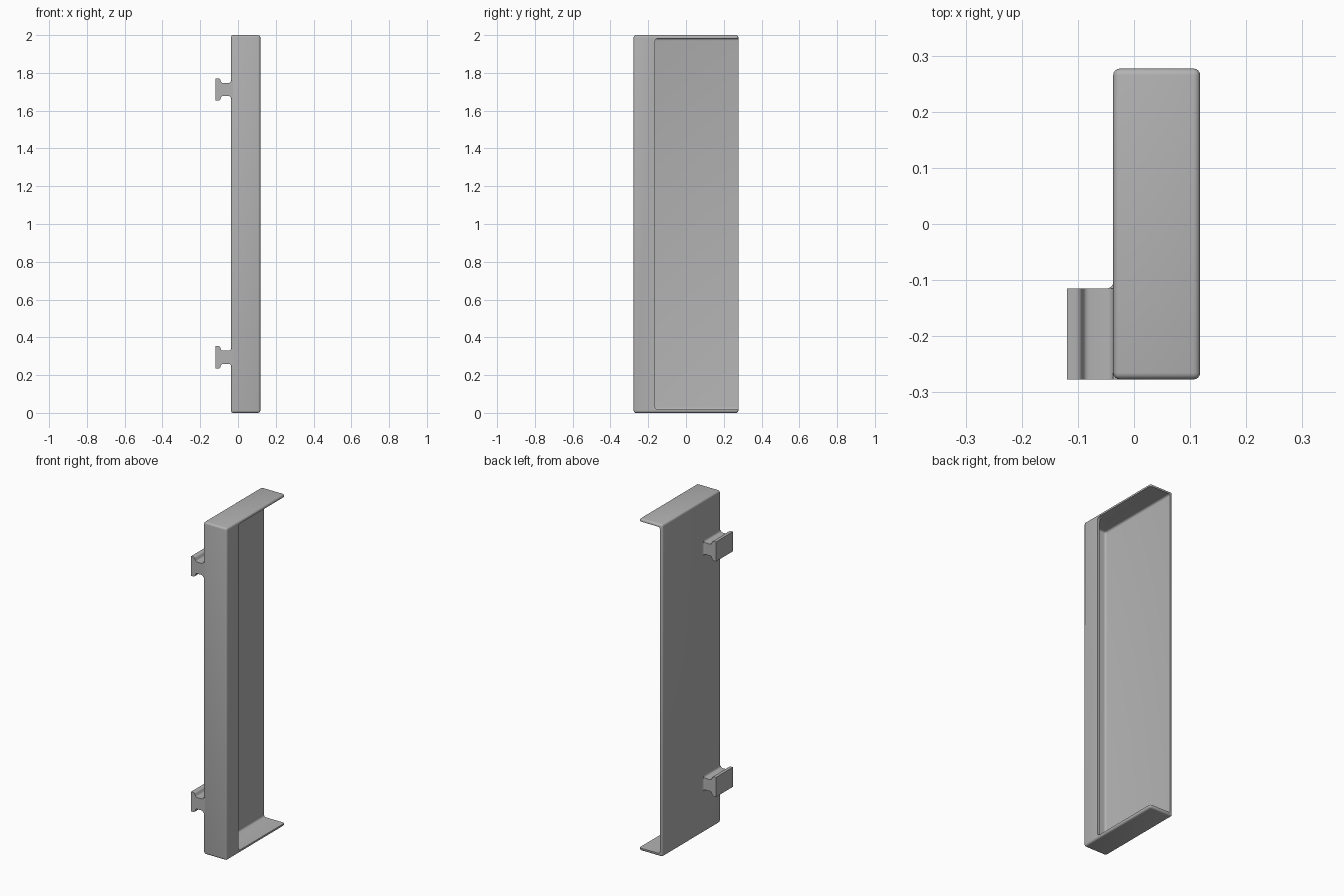
import bpy, bmesh, math
from mathutils import Vector

if "Cube" in bpy.data.objects:
    bpy.data.objects.remove(bpy.data.objects["Cube"])

grey = bpy.data.materials.new("plain_grey")
grey.use_nodes = True
colour = (0.45, 0.45, 0.45, 1)
grey.diffuse_color = colour
grey.node_tree.nodes["Principled BSDF"].inputs["Base Color"].default_value = colour


def finish(name, bm):
    bmesh.ops.recalc_face_normals(bm, faces=bm.faces)
    mesh = bpy.data.meshes.new(name)
    bm.to_mesh(mesh)
    bm.free()
    mesh.materials.append(grey)
    obj = bpy.data.objects.new(name, mesh)
    bpy.context.collection.objects.link(obj)
    return obj


def rounded_box(name, low, high, radius, axis=None):
    """Box with all edges rounded, or only those running along one axis."""
    low, high = Vector(low), Vector(high)
    bm = bmesh.new()
    bmesh.ops.create_cube(bm, size=1)
    for v in bm.verts:
        v.co = (low + high) / 2 + v.co * (high - low)
    edges = [e for e in bm.edges if axis is None
             or abs((e.verts[0].co - e.verts[1].co)[axis]) > 1e-4]
    bmesh.ops.bevel(bm, geom=edges, offset=radius, segments=4, profile=0.5,
                    affect='EDGES')
    return finish(name, bm)


def prism(name, points, offset):
    """Closed 3D outline pushed along an offset."""
    bm = bmesh.new()
    face = bm.faces.new([bm.verts.new(p) for p in points])
    new = bmesh.ops.extrude_face_region(bm, geom=[face])["geom"]
    bmesh.ops.translate(bm, vec=offset,
                        verts=[g for g in new if isinstance(g, bmesh.types.BMVert)])
    return finish(name, bm)


def arc(cx, cy, r, start, end, steps=4):
    angles = [math.radians(start + (end - start) * i / steps) for i in range(steps + 1)]
    return [(cx + r * math.cos(a), cy + r * math.sin(a)) for a in angles]


def smooth(obj):
    bpy.ops.object.select_all(action='DESELECT')
    obj.select_set(True)
    bpy.context.view_layer.objects.active = obj
    bpy.ops.object.shade_smooth_by_angle(angle=math.radians(35))


# Dimensions
LEFT, RIGHT, HALF_Y, HEIGHT = 0.118, -0.037, 0.277, 2.0
WALL, R = 0.017, 0.012
LIP_END = -0.165

# Hollow channel: open at the back and along most of one side
body = rounded_box("channel_body", (RIGHT, -HALF_Y, 0), (LEFT, HALF_Y, HEIGHT), R)
cavity = rounded_box("cavity_cutter", (RIGHT + WALL, -HALF_Y + WALL, WALL),
                     (LEFT - WALL, 0.5, HEIGHT - WALL), R)
opening = rounded_box("opening_cutter", (0.05, LIP_END, WALL),
                      (0.3, 0.5, HEIGHT - WALL), 0.02, axis=0)
for cutter in (cavity, opening):
    mod = body.modifiers.new(cutter.name, 'BOOLEAN')
    mod.operation = 'DIFFERENCE'
    mod.solver = 'EXACT'
    mod.object = cutter
    bpy.context.view_layer.objects.active = body
    bpy.ops.object.modifier_apply(modifier=mod.name)
for cutter in (cavity, opening):
    bpy.data.objects.remove(cutter)
smooth(body)

# T-shaped clips: plate, filleted stem and root
PLATE, PLATE_IN, CLIP_BACK = -0.119, -0.092, -0.115
PLATE_H, STEM_H = 0.059, 0.035
upper = ([(PLATE, PLATE_H)]
         + arc(PLATE_IN - R, PLATE_H - R, R, 90, 0)
         + arc(PLATE_IN + R, STEM_H + R - 0.001, R - 0.001, 180, 270)
         + arc(RIGHT - R, STEM_H + R, R, 270, 360)
         + [(RIGHT + 0.01, STEM_H + R)])
outline = upper + [(x, -z) for x, z in reversed(upper)]
# Concave fillet where the stem meets the panel at its back end
fillet = arc(RIGHT - R, CLIP_BACK + R, R, 270, 360) + [
    (RIGHT + 0.005, CLIP_BACK + R), (RIGHT + 0.005, CLIP_BACK - 0.005),
    (RIGHT - R, CLIP_BACK - 0.005)]

for label, z0 in (("lower", 0.294), ("upper", 1.712)):
    smooth(prism(label + "_clip", [(x, -HALF_Y, z0 + z) for x, z in outline],
                 (0, CLIP_BACK + HALF_Y, 0)))
    smooth(prism(label + "_clip_fillet", [(x, y, z0 - STEM_H) for x, y in fillet],
                 (0, 0, 2 * STEM_H)))
